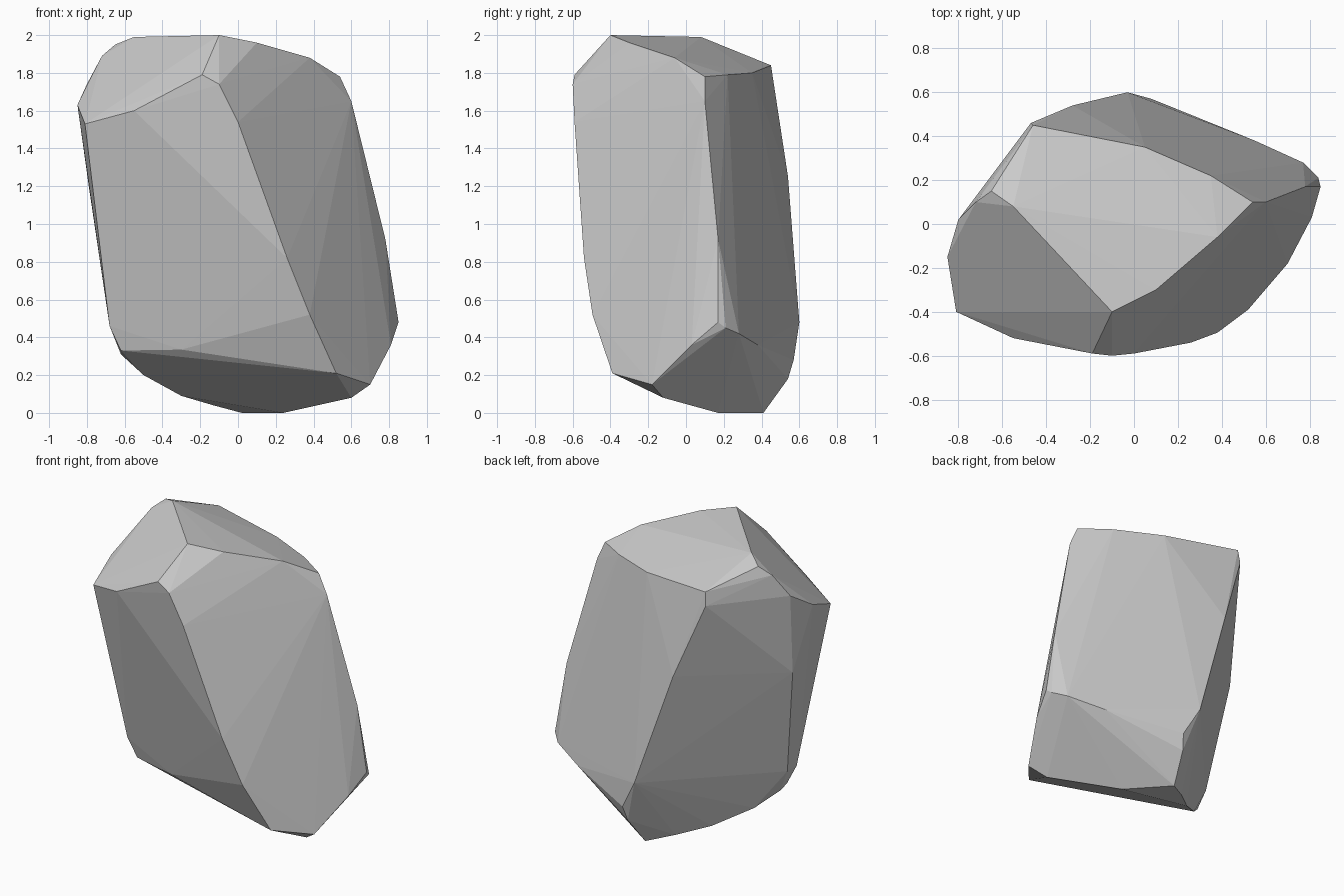
import bpy
import bmesh

# Top facet outline
crown = [(-0.10, -0.40, 2.0), (0.10, -0.30, 1.96), (0.38, -0.06, 1.88), (0.54, 0.10, 1.78),
         (0.35, 0.22, 1.79), (0.05, 0.35, 1.80), (-0.46, 0.45, 1.84), (-0.55, 0.08, 1.99),
         (-0.65, 0.15, 1.95)]
# Sloped shoulder on the upper left
shoulder = [(-0.72, 0.10, 1.89), (-0.80, 0.02, 1.74), (-0.85, -0.15, 1.63), (-0.81, -0.40, 1.53),
            (-0.55, -0.52, 1.60), (-0.19, -0.59, 1.79), (-0.10, -0.60, 1.74)]
# Long ridges running from crown to base
front_ridge = [(0.0, -0.59, 1.54), (0.26, -0.54, 0.82), (0.38, -0.495, 0.52), (0.52, -0.39, 0.21)]
right_ridge = [(0.60, 0.10, 1.65), (0.78, 0.17, 0.92), (0.85, 0.17, 0.48), (0.84, 0.21, 0.45)]
back_ridge = [(-0.47, 0.46, 1.75), (-0.28, 0.54, 1.25), (-0.03, 0.60, 0.48), (0.08, 0.57, 0.28)]
left_ridge = [(-0.79, -0.02, 1.20), (-0.68, -0.12, 0.46), (-0.68, -0.22, 0.46)]
# Wedge-shaped underside
base = [(-0.62, -0.20, 0.33), (-0.30, -0.29, 0.335), (-0.62, -0.13, 0.31), (-0.50, -0.02, 0.20),
        (-0.30, 0.15, 0.09), (-0.13, 0.30, 0.04), (0.02, 0.41, 0.0), (0.06, 0.54, 0.18),
        (0.24, 0.17, 0.0), (0.60, -0.12, 0.08), (0.70, -0.18, 0.15), (0.81, 0.03, 0.36),
        (0.77, 0.28, 0.42), (0.55, 0.38, 0.36)]

# Faceted boulder: hull wrapped around the ridges
bm = bmesh.new()
for line in (crown, shoulder, front_ridge, right_ridge, back_ridge, left_ridge, base):
    for p in line:
        bm.verts.new(p)
hull = bmesh.ops.convex_hull(bm, input=bm.verts[:])
loose = [v for v in bm.verts if not v.link_faces]
bmesh.ops.delete(bm, geom=loose, context='VERTS')
bmesh.ops.recalc_face_normals(bm, faces=bm.faces[:])

mesh = bpy.data.meshes.new("boulder")
bm.to_mesh(mesh)
bm.free()
rock = bpy.data.objects.new("boulder", mesh)
bpy.context.collection.objects.link(rock)
